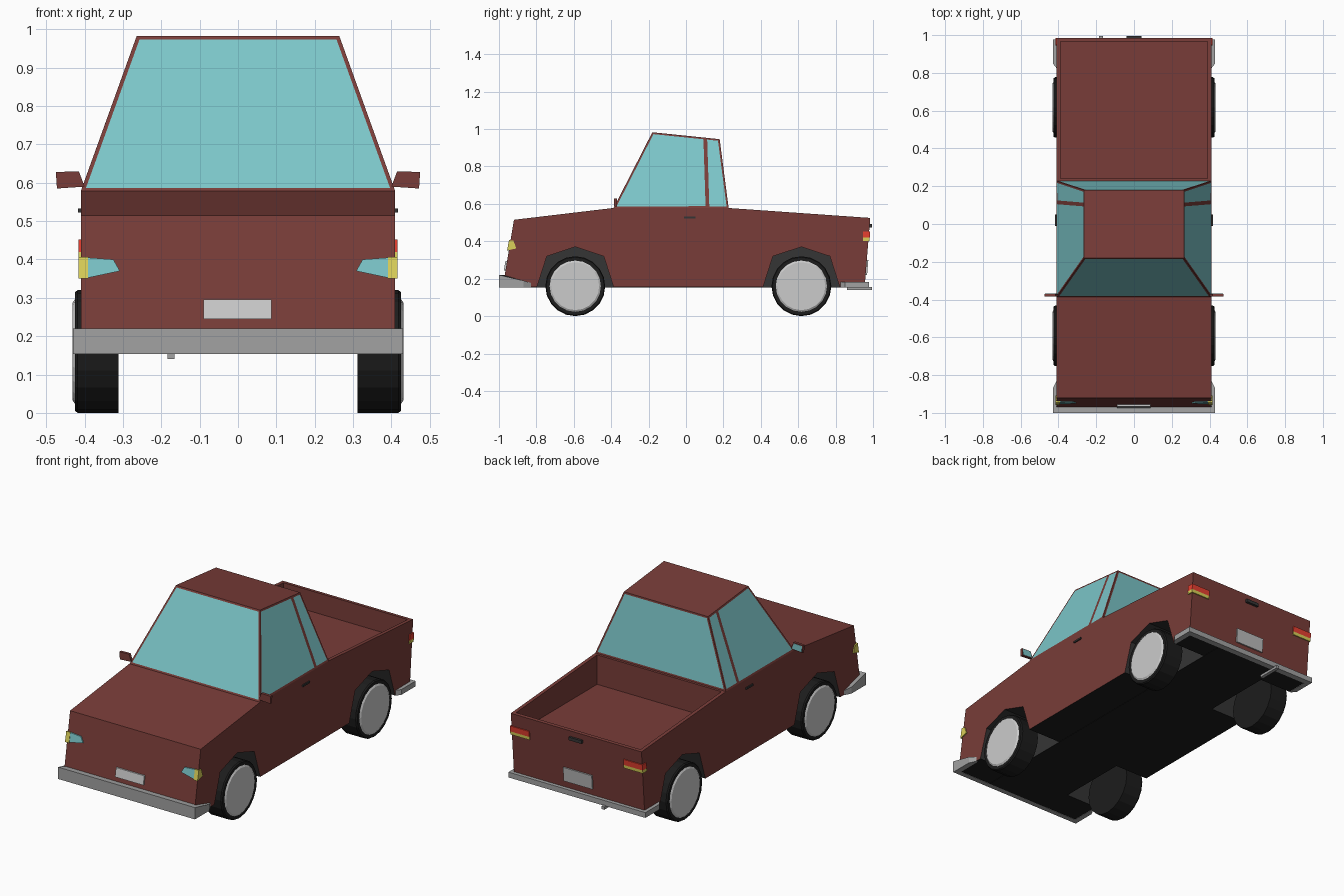
import bpy, bmesh, math
from mathutils import Vector

if "Cube" in bpy.data.objects:
    bpy.data.objects.remove(bpy.data.objects["Cube"])


def material(name, r, g, b):
    m = bpy.data.materials.new(name)
    m.diffuse_color = (r, g, b, 1)
    m.use_nodes = True
    m.node_tree.nodes["Principled BSDF"].inputs["Base Color"].default_value = m.diffuse_color
    return m


RED = material("paint", .19, .046, .04)
GLASS = material("glass", .2, .56, .58)
BLACK = material("black", .012, .012, .012)
DARK = material("dark_grey", .036, .036, .036)
YELLOW = material("amber", .7, .63, .1)
TAIL = material("tail_red", .8, .05, .03)
STEEL = material("steel", .36, .36, .36)
PALE = material("pale_grey", .72, .72, .72)
PLATE = material("plate_grey", .5, .5, .5)


def finish(name, bm, *mats):
    bmesh.ops.recalc_face_normals(bm, faces=bm.faces)
    me = bpy.data.meshes.new(name)
    bm.to_mesh(me)
    bm.free()
    for m in mats:
        me.materials.append(m)
    ob = bpy.data.objects.new(name, me)
    bpy.context.collection.objects.link(ob)
    return ob


def solid(name, outline, depth, mat, side=1):
    """Extrude a 3D outline along a vector; side=-1 mirrors it in x."""
    bm = bmesh.new()
    face = bm.faces.new([bm.verts.new(p) for p in outline])
    ext = bmesh.ops.extrude_face_region(bm, geom=[face], use_keep_orig=True)
    for v in ext["geom"]:
        if isinstance(v, bmesh.types.BMVert):
            v.co += Vector(depth)
    for v in bm.verts:
        v.co.x *= side
    return finish(name, bm, mat)


def box(name, lo, hi, mat, side=1):
    (a, b, c), (d, e, f) = lo, hi
    return solid(name, [(a, b, c), (d, b, c), (d, e, c), (a, e, c)], (0, 0, f - c), mat, side)


def front_y(z):
    return -.92 - .05 * (.515 - z) / .295


def rear_y(z):
    return .955 + .03 * (z - .155) / .37


# body: side profile with wheel arch notches
W, BASE = .41, .155
FRONT, REAR = -.592, .617


def arch(c):
    return [(c + dy, z) for dy, z in ((-.205, BASE), (-.152, .32), (0, .37), (.152, .32), (.205, BASE))]


profile = [(-.98, BASE)] + arch(FRONT) + arch(REAR) + [
    (.955, BASE), (.985, .525), (.228, .578), (-.39, .578), (-.92, .515)]
body = solid("body", [(-W, y, z) for y, z in profile], (2 * W, 0, 0), RED)
body.data.materials.append(BLACK)
body.data.materials.append(DARK)
for p in body.data.polygons:
    if abs(p.normal.x) < .5 and abs(p.center.y) < .9 and p.center.z < .38:
        p.material_index = 1 if p.normal.z < -.95 and p.center.z < .16 else 2

# hollow load bed
cutter = box("bed_cutter", (-.39, .24, .41), (.39, .965, .8), RED)
cutter.hide_render = True
mod = body.modifiers.new("bed", "BOOLEAN")
mod.operation, mod.solver, mod.object = "DIFFERENCE", "EXACT", cutter
bpy.context.view_layer.objects.active = body
bpy.ops.object.modifier_apply(modifier=mod.name)
bpy.data.objects.remove(cutter)

# inner walls of the wheel wells and floor plate
for label, c in (("front", FRONT), ("rear", REAR)):
    solid(label + "_wheel_well", [(-.2, y, z) for y, z in arch(c)], (.4, 0, 0), DARK)
box("floor_plate", (-.2, -.97, .1535), (.2, .95, .157), BLACK)

# cab: tapered frame, each side split at the pillar, panes inset
bm = bmesh.new()
low = [(-.387, .578), (.115, .578), (.228, .578)]
top = [(-.18, .983), (.103, .954), (.18, .946)]
L, R = ([[bm.verts.new((s * x, y, z)) for y, z in row] for row, x in ((low, W), (top, .264))]
        for s in (-1, 1))
panes = [bm.faces.new((S[0][i], S[0][i + 1], S[1][i + 1], S[1][i])) for S in (L, R) for i in (0, 1)]
panes += [bm.faces.new((L[0][i], R[0][i], R[1][i], L[1][i])) for i in (0, 2)]
for k in (0, 1):
    for i in (0, 1):
        bm.faces.new((L[k][i], R[k][i], R[k][i + 1], L[k][i + 1]))
bmesh.ops.recalc_face_normals(bm, faces=bm.faces)
bmesh.ops.inset_individual(bm, faces=panes, thickness=.01, use_even_offset=True)
for f in panes:
    f.material_index = 1
finish("cab", bm, RED, GLASS)


# bumpers wrapping round the corners
def bumper(name, pts, z0, z1):
    outline = pts + [(-x, y) for x, y in reversed(pts)]
    return solid(name, [(x, y, z0) for x, y in outline], (0, 0, z1 - z0), STEEL)


fb = bumper("front_bumper", [(.40, -.97), (.40, -.83), (.41, -.83), (.43, -.87), (.43, -1)], .153, .22)
for v in fb.data.vertices:
    if v.co.z > .2 and v.co.y > -.9:
        v.co.z = .19 if v.co.y < -.85 else .178
bumper("rear_bumper", [(.40, .945), (.40, .825), (.41, .825), (.43, .85), (.43, .978)], .153, .183)

# plates, exhaust and tailgate handle
solid("front_plate", [(x, front_y(z) - .008, z) for x, z in
                      ((-.09, .245), (.087, .245), (.087, .295), (-.09, .295))], (0, .02, 0), PALE)
solid("rear_plate", [(x, rear_y(z) + .008, z) for x, z in
                     ((-.09, .22), (.09, .22), (.09, .3), (-.09, .3))], (0, -.02, 0), PLATE)
box("exhaust_pipe", (-.184, .86, .14), (-.165, .995, .156), STEEL)
box("tailgate_handle", (-.04, .97, .475), (.04, .995, .493), DARK)


# wheel: revolved tyre and hub section
def wheel(name, side, cy):
    section = [(0, .312), (.16, .312), (.16, .418), (.155, .425),
               (.137, .425), (.128, .431), (0, .431)]
    bm = bmesh.new()
    vs = [bm.verts.new((x, r, 0)) for r, x in section]
    es = [bm.edges.new(e) for e in zip(vs, vs[1:])]
    bmesh.ops.spin(bm, geom=vs + es, cent=(0, 0, 0), axis=(1, 0, 0), angle=math.tau, steps=20)
    bmesh.ops.remove_doubles(bm, verts=bm.verts, dist=.0005)
    for f in bm.faces:
        f.material_index = int(f.calc_center_median().x > .426)
    for v in bm.verts:
        v.co = (v.co.x * side, v.co.y + cy, v.co.z + .16)
    finish(name, bm, BLACK, PALE)


for s, label in ((-1, "left"), (1, "right")):
    wheel(label + "_front_wheel", s, FRONT)
    wheel(label + "_rear_wheel", s, REAR)

    # headlight and wraparound indicator
    solid(label + "_headlight", [(x, front_y(z) - .006, z) for x, z in
                                 ((.392, .405), (.325, .4), (.308, .37), (.392, .352))],
          (0, .02, 0), GLASS, s)
    solid(label + "_indicator", [(.416, y, z) for y, z in
                                 ((-.946, .407), (-.922, .403), (-.908, .362), (-.957, .35))],
          (-.025, 0, 0), YELLOW, s)

    # two-tone tail lights, wrapped round the corner
    for part, mat, a, b in (("tail_light", TAIL, .42, .452), ("reverse_light", YELLOW, .402, .42)):
        y = rear_y(a)
        plan = ((.416, .945), (.416, y + .006), (.296, y + .006),
                (.296, y - .004), (.405, y - .004), (.405, .945))
        solid(f"{label}_{part}", [(px, py, a) for px, py in plan],
              (0, rear_y(b) - y, b - a), mat, s)

    # door handle, door mirror and its glass
    box(label + "_door_handle", (.40, -.01, .523), (.417, .05, .533), DARK, s)
    shape = ((.40, .59), (.472, .585), (.475, .628), (.415, .63))
    solid(label + "_mirror", [(x, -.385, z) for x, z in shape], (0, .015, 0), RED, s)
    solid(label + "_mirror_glass", [(.443 + (x - .443) * .85, -.373, .608 + (z - .608) * .8)
                                    for x, z in shape], (0, .005, 0), GLASS, s)
